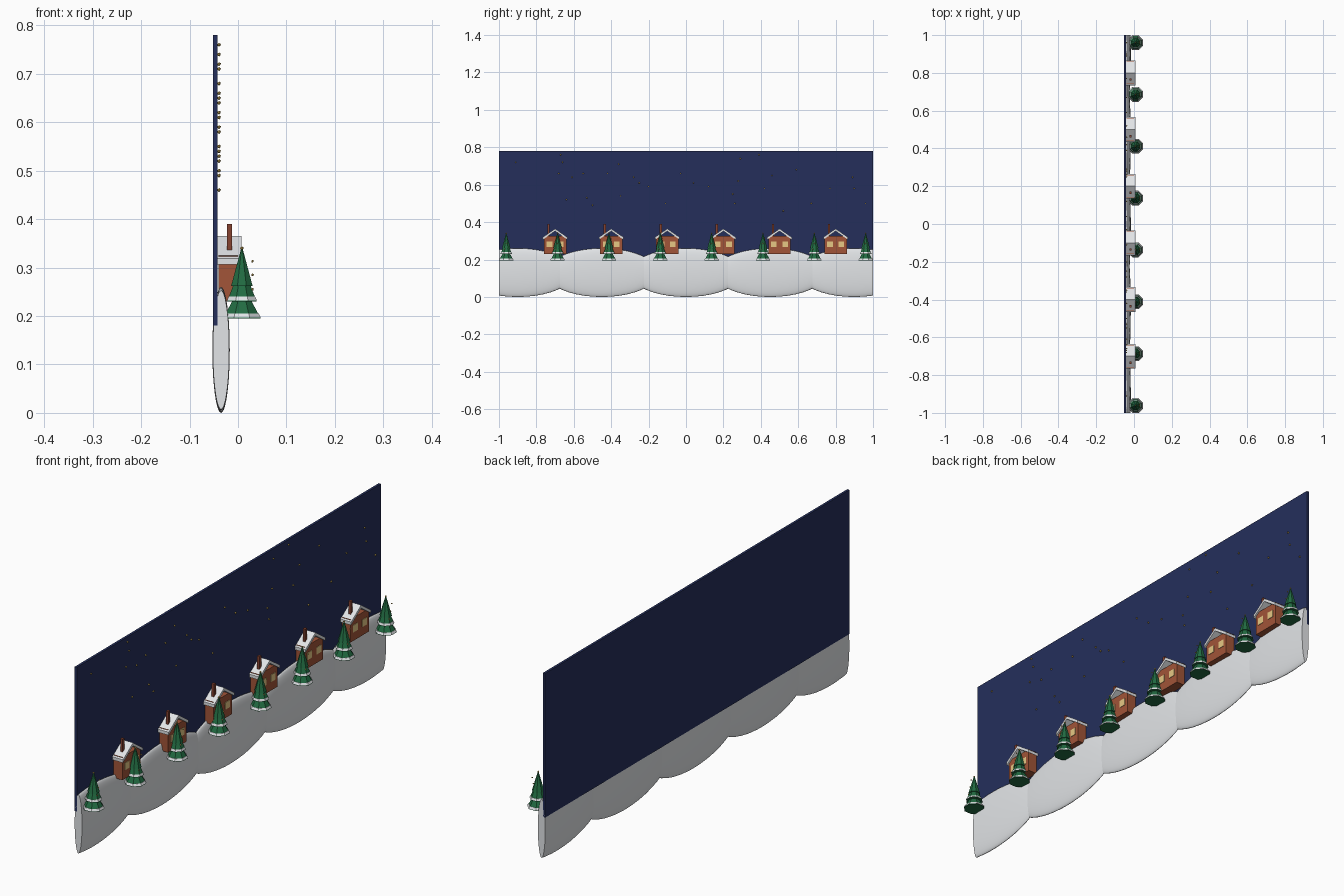
import bpy, bmesh, math
from mathutils import Matrix, Vector

old = bpy.data.objects.get("Cube")
if old:
    bpy.data.objects.remove(old, do_unlink=True)


def material(name, r, g, b):
    m = bpy.data.materials.new(name)
    m.use_nodes = True
    m.diffuse_color = (r, g, b, 1)
    m.node_tree.nodes["Principled BSDF"].inputs["Base Color"].default_value = (r, g, b, 1)
    return m


NIGHT = material("night_blue", .018, .028, .105)
SNOW = material("snow_white", .78, .80, .82)
BRICK = material("warm_brick", .36, .09, .04)
CHIMNEY = material("dark_brick", .24, .055, .03)
GREEN = material("pine_green", .016, .15, .055)
GLOW = material("window_glow", .85, .62, .25)
GOLD = material("star_gold", .62, .42, .1)


def finish(name, bm, mat, smooth=False):
    bmesh.ops.recalc_face_normals(bm, faces=bm.faces)
    for f in bm.faces:
        f.smooth = smooth
    mesh = bpy.data.meshes.new(name)
    bm.to_mesh(mesh)
    bm.free()
    mesh.materials.append(mat)
    ob = bpy.data.objects.new(name, mesh)
    bpy.context.collection.objects.link(ob)
    return ob


def add_box(bm, x, y, z):
    """Box given by its (low, high) range on each axis."""
    ranges = (x, y, z)
    size = [r[1] - r[0] for r in ranges]
    mid = Vector([sum(r) / 2 for r in ranges])
    bmesh.ops.create_cube(bm, size=1, matrix=Matrix.Translation(mid) @ Matrix.Diagonal((*size, 1)))


def add_prism(bm, profile, x0, x1):
    """Extrude a (y, z) profile along x."""
    face = bm.faces.new([bm.verts.new((x0, y, z)) for y, z in profile])
    out = bmesh.ops.extrude_face_region(bm, geom=[face])["geom"]
    bmesh.ops.translate(bm, vec=(x1 - x0, 0, 0),
                        verts=[v for v in out if isinstance(v, bmesh.types.BMVert)])


def add_cone(bm, x, y, z0, z1, r0, r1):
    turn = Matrix.Rotation(math.pi / 8, 4, "Z")
    bmesh.ops.create_cone(bm, cap_ends=True, segments=8, radius1=r0, radius2=r1, depth=z1 - z0,
                          matrix=Matrix.Translation((x, y, (z0 + z1) / 2)) @ turn)


def add_ball(bm, x, y, z, r):
    bmesh.ops.create_icosphere(bm, subdivisions=1, radius=r, matrix=Matrix.Translation((x, y, z)))


# Night sky board
bm = bmesh.new()
add_box(bm, (-.052, -.042), (-1, 1), (.18, .78))
finish("sky_board", bm, NIGHT)

# Stars, as (y, z) in hundredths
stars = [(-67, 76), (-66, 72), (-68, 66), (-61, 64), (-55, 66), (-42, 66), (-36, 71), (-28, 64),
         (-64, 52), (-53, 53), (-50, 49), (-35, 54), (-25, 61), (-20, 59), (-91, 72), (-11, 50),
         (-3, 66), (4, 61), (12, 59), (29, 74), (39, 76), (28, 62), (25, 55), (26, 50), (42, 58),
         (46, 65), (52, 46), (67, 50), (77, 58), (89, 64), (90, 58), (96, 50), (59, 68)]
bm = bmesh.new()
for y, z in stars:
    add_ball(bm, -.039, y / 100, z / 100, .004)
finish("stars", bm, GOLD)

# Row of overlapping snow mounds, trimmed flush with the board's ends
for i in range(5):
    bm = bmesh.new()
    place = Matrix.Translation((-.035, (i - 2) * .45, .13)) @ Matrix.Diagonal((.018, .3, .13, 1))
    bmesh.ops.create_uvsphere(bm, u_segments=32, v_segments=20, radius=1, matrix=place)
    for side in (-1, 1):
        cut = bmesh.ops.bisect_plane(bm, geom=bm.verts[:] + bm.edges[:] + bm.faces[:],
                                     plane_co=(0, side, 0), plane_no=(0, side, 0), clear_outer=True)
        rim = [e for e in cut["geom_cut"] if isinstance(e, bmesh.types.BMEdge)]
        if rim:
            bmesh.ops.holes_fill(bm, edges=rim, sides=0)
    mound = finish(f"snow_mound_{i + 1}", bm, SNOW, smooth=True)
    for p in mound.data.polygons:
        if abs(p.normal.y) > .99:
            p.use_smooth = False

# Cottages
for i in range(6):
    y = -.7 + .3 * i
    n = i + 1
    bm = bmesh.new()
    add_box(bm, (-.04, 0), (y - .06, y + .06), (.23, .325))
    finish(f"cottage_walls_{n}", bm, BRICK)

    bm = bmesh.new()
    for s in (-1, 1):
        add_prism(bm, [(y, .365), (y + s * .066, .319), (y + s * .066, .306), (y, .352)], -.042, .007)
    finish(f"cottage_roof_{n}", bm, SNOW)

    bm = bmesh.new()
    add_box(bm, (-.023, -.012), (y - .041, y - .029), (.325, .39))
    finish(f"chimney_{n}", bm, CHIMNEY)

    bm = bmesh.new()
    for s in (-1, 1):
        mid = y + s * .03
        add_box(bm, (-.001, .002), (mid - .015, mid + .015), (.266, .296))
    finish(f"windows_{n}", bm, GLOW)

# Pine trees: tiers as (base height, top height, radius)
tiers = [(.195, .265, .042), (.23, .305, .033), (.262, .338, .024)]
tree_x = .008
for i in range(8):
    y = -.961 + .2745 * i
    n = i + 1
    green, snow, gold = bmesh.new(), bmesh.new(), bmesh.new()
    for z0, z1, r in tiers:
        add_cone(green, tree_x, y, z0, z1, r, .002)
    # Snow trim hugging the lower rim of the two wide tiers
    for z0, z1, r in tiers[:2]:
        add_cone(snow, tree_x, y, z0 + .002, z0 + .01, r * 1.01, r * .9)
    # Tree-top star and baubles
    add_ball(gold, tree_x, y, .34, .004)
    for k, z in enumerate((.255, .285, .313)):
        add_ball(gold, .03, y + (k - 1) * .008, z, .003)
    finish(f"pine_tree_{n}", green, GREEN)
    finish(f"pine_snow_{n}", snow, SNOW)
    finish(f"pine_baubles_{n}", gold, GOLD)
